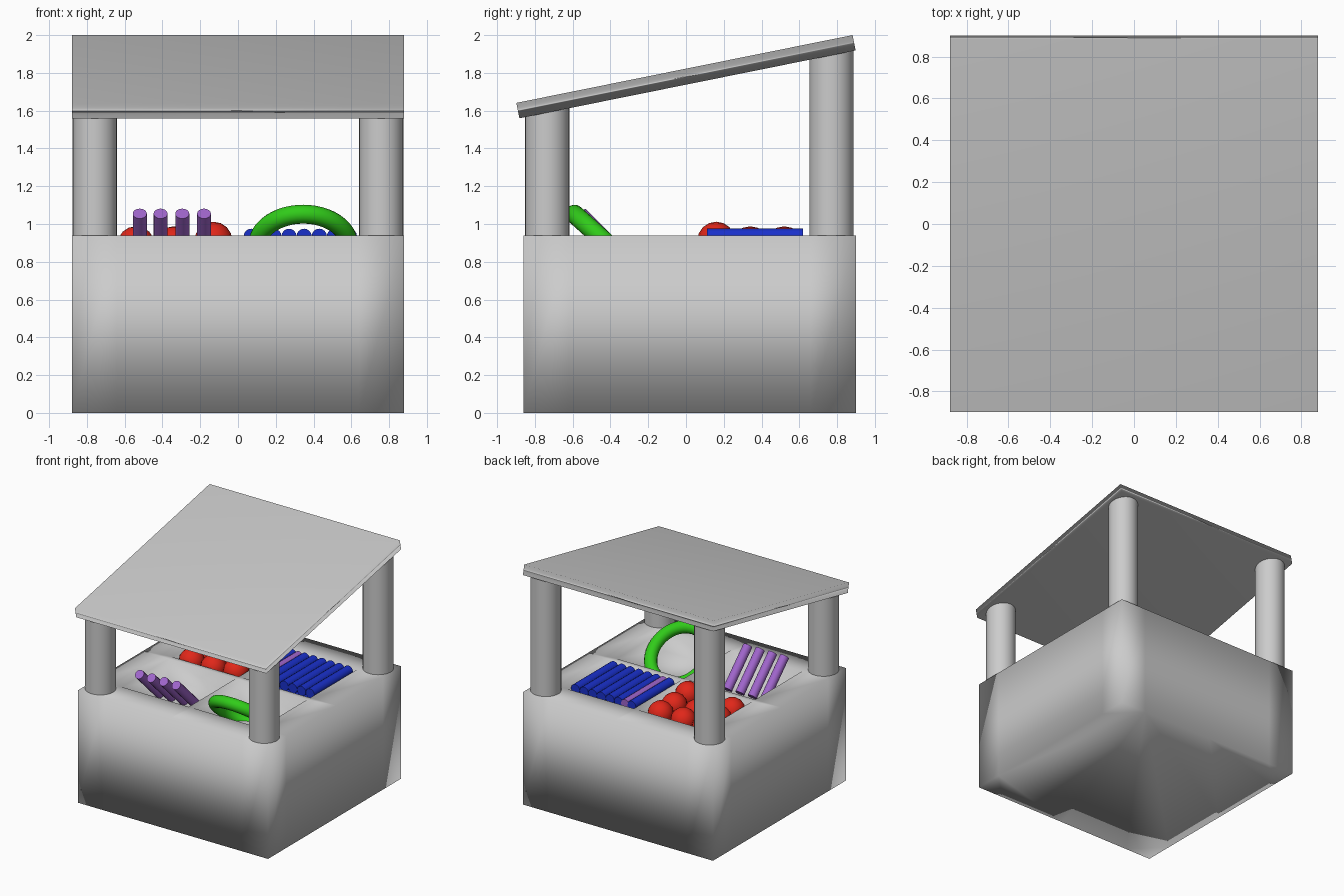
import bpy, bmesh, math
from mathutils import Vector

if "Cube" in bpy.data.objects:
    bpy.data.objects.remove(bpy.data.objects["Cube"])

RIM, FLOOR = 0.94, 0.77


def material(name, rgb):
    m = bpy.data.materials.new(name)
    m.diffuse_color = (*rgb, 1)
    m.use_nodes = True
    m.node_tree.nodes["Principled BSDF"].inputs["Base Color"].default_value = m.diffuse_color
    return m


RED = material("red", (0.75, 0.02, 0.01))
BLUE = material("blue", (0.01, 0.03, 0.6))
GREEN = material("green", (0.03, 0.6, 0.01))
PURPLE = material("purple", (0.35, 0.13, 0.6))


def finish(name, mat=None, smooth_all=False):
    ob = bpy.context.object
    ob.name = name
    if mat:
        ob.data.materials.append(mat)
    if smooth_all:
        bpy.ops.object.shade_smooth()
    else:
        bpy.ops.object.shade_smooth_by_angle(angle=math.radians(40))
    return ob


def rod(name, a, b, radius, mat=None, sides=32):
    a, b = Vector(a), Vector(b)
    d = b - a
    bpy.ops.mesh.primitive_cylinder_add(
        vertices=sides, radius=radius, depth=d.length, location=(a + b) / 2,
        rotation=d.to_track_quat('Z', 'Y').to_euler())
    return finish(name, mat)


# Counter: box whose top is a grid with four pockets pushed down
xs = [-0.88, -0.64, -0.02, 0.02, 0.64, 0.88]
ys = [-0.86, -0.62, 0.0, 0.04, 0.66, 0.90]
bm = bmesh.new()
grid = [[bm.verts.new((x, y, RIM)) for y in ys] for x in xs]
pockets = []
for i in range(5):
    for j in range(5):
        f = bm.faces.new((grid[i][j], grid[i + 1][j], grid[i + 1][j + 1], grid[i][j + 1]))
        if i in (1, 3) and j in (1, 3):
            pockets.append(f)
edges = [e for e in bm.edges if e.is_boundary]
low = bmesh.ops.extrude_edge_only(bm, edges=edges)["geom"]
for v in (g for g in low if isinstance(g, bmesh.types.BMVert)):
    v.co.z = 0
bmesh.ops.contextual_create(bm, geom=[g for g in low if isinstance(g, bmesh.types.BMEdge)])
for f in bmesh.ops.extrude_discrete_faces(bm, faces=pockets)["faces"]:
    bmesh.ops.translate(bm, verts=f.verts, vec=(0, 0, FLOOR - RIM))
bmesh.ops.recalc_face_normals(bm, faces=bm.faces)
mesh = bpy.data.meshes.new("counter")
bm.to_mesh(mesh)
bm.free()
counter = bpy.data.objects.new("counter", mesh)
bpy.context.collection.objects.link(counter)
bpy.context.view_layer.objects.active = counter
counter.select_set(True)
finish("counter", smooth_all=True)

# Sloping roof slab
tilt = math.radians(11.4)
bpy.ops.mesh.primitive_cube_add(size=1, location=(0, 0, 1.78), rotation=(tilt, 0, 0))
bpy.context.object.scale = (1.76, 1.816, 0.083)
finish("roof", smooth_all=True)

# Corner posts, ending inside the roof
for side, sx in (("left", -1), ("right", 1)):
    for end, y in (("front", -0.735), ("back", 0.77)):
        top = 1.78 + y * math.tan(tilt)
        rod(f"{end}_{side}_post", (sx * 0.758, y, RIM - 0.02), (sx * 0.758, y, top), 0.117)

# Red balls in the back left pocket
for i, x in enumerate((-0.54, -0.34, -0.13)):
    for j, y in enumerate((0.16, 0.34, 0.52)):
        z = 0.912 if (i, j) == (2, 0) else 0.888
        bpy.ops.mesh.primitive_uv_sphere_add(segments=16, ring_count=8, radius=0.1,
                                             location=(x, y, z))
        finish(f"red_ball_{i}_{j}", RED)

# Blue sticks in the back right pocket, two layers, with one stray purple stick
for z in (0.855, 0.935):
    for i, x in enumerate((0.07, 0.19, 0.27, 0.35, 0.43, 0.51, 0.59)):
        rod("blue_stick", (x, 0.11, z), (x, 0.62, z), 0.04, BLUE, 16)
rod("stray_purple_stick", (0.13, 0.11, 0.935), (0.13, 0.62, 0.935), 0.037, PURPLE, 16)

# Purple sticks leaning on the front wall
for x in (-0.52, -0.41, -0.295, -0.18):
    rod("purple_stick", (x, -0.29, 0.79), (x, -0.56, 1.055), 0.037, PURPLE, 16)

# Green ring leaning on the front wall
lean = math.radians(42)
bpy.ops.mesh.primitive_torus_add(
    major_radius=0.24, minor_radius=0.05, major_segments=48, minor_segments=16,
    location=(0.345, -0.59 + 0.24 * math.cos(lean), 1.052 - 0.24 * math.sin(lean)),
    rotation=(-lean, 0, 0))
finish("green_ring", GREEN)
